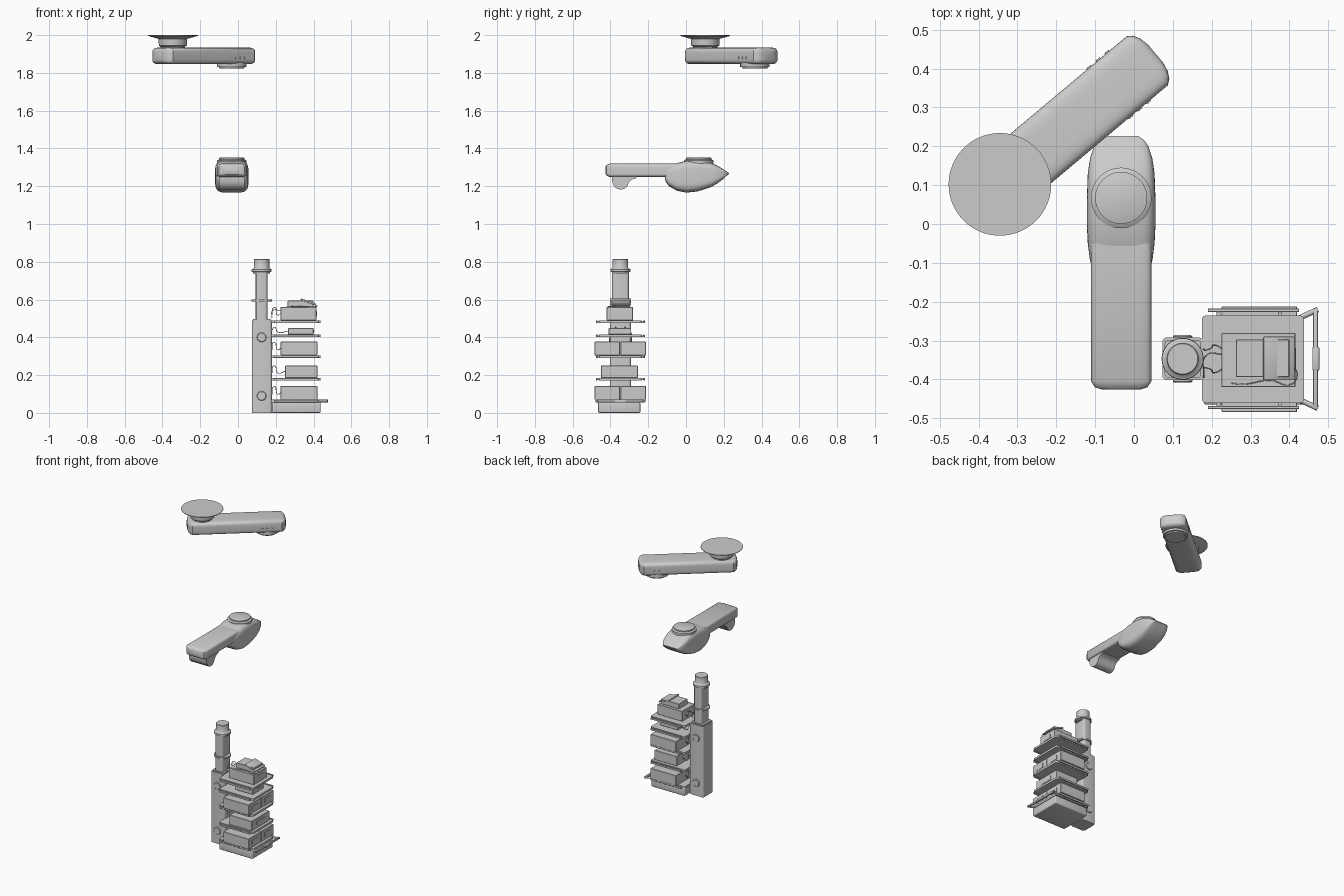
import bpy, bmesh, math
from mathutils import Vector


def finish(name, bm, loc=(0, 0, 0), rot=(0, 0, 0), smooth=True):
    bmesh.ops.recalc_face_normals(bm, faces=bm.faces)
    me = bpy.data.meshes.new(name)
    bm.to_mesh(me)
    bm.free()
    ob = bpy.data.objects.new(name, me)
    bpy.context.collection.objects.link(ob)
    ob.location, ob.rotation_euler = loc, rot
    if smooth:
        bpy.context.view_layer.objects.active = ob
        bpy.ops.object.select_all(action='DESELECT')
        ob.select_set(True)
        bpy.ops.object.shade_smooth_by_angle(angle=math.radians(35))
    return ob


def skin(bm, rings):
    rows = [[bm.verts.new(p) for p in r] for r in rings]
    n = len(rows[0])
    for a, b in zip(rows, rows[1:]):
        for i in range(n):
            bm.faces.new((a[i], a[(i + 1) % n], b[(i + 1) % n], b[i]))
    bm.faces.new(rows[0])
    bm.faces.new(rows[-1])


def loft(name, sections, power, loc=(0, 0, 0), rot=(0, 0, 0), n=48):
    """Superelliptic sections along y: (y, half width, top z, bottom z)."""
    bm, rings = bmesh.new(), []
    for y, w, top, bot in sections:
        ring = []
        for i in range(n):
            a = 2 * math.pi * (i + 0.5) / n
            c, s = math.cos(a), math.sin(a)
            x = math.copysign(abs(c) ** (2 / power), c) * w
            z = math.copysign(abs(s) ** (2 / power), s) * (top - bot) / 2
            ring.append((x, y, z + (top + bot) / 2))
        rings.append(ring)
    skin(bm, rings)
    return finish(name, bm, loc, rot)


def lathe(name, profile, loc, rot=(0, 0, 0), n=48):
    bm = bmesh.new()
    skin(bm, [[(r * math.cos(2 * math.pi * i / n), r * math.sin(2 * math.pi * i / n), z)
               for i in range(n)] for r, z in profile])
    return finish(name, bm, loc, rot)


def box(name, x, y, z, bevel=0.002, segs=1, rot=(0, 0, 0), vertical=False):
    """Box from (min, max) ranges, optionally bevelling only upright edges."""
    lo, hi = Vector((x[0], y[0], z[0])), Vector((x[1], y[1], z[1]))
    bm = bmesh.new()
    bmesh.ops.create_cube(bm, size=1)
    for v in bm.verts:
        v.co = Vector(a * b for a, b in zip(v.co, hi - lo))
    edges = [e for e in bm.edges if not vertical
             or abs(e.verts[0].co.z - e.verts[1].co.z) > 1e-5]
    if bevel:
        bmesh.ops.bevel(bm, geom=edges, offset=bevel, segments=segs, profile=0.5, affect='EDGES')
    return finish(name, bm, (lo + hi) / 2, rot, segs > 1)


def tube(name, pts, radius, kind='BEZIER'):
    cu = bpy.data.curves.new(name, 'CURVE')
    cu.dimensions, cu.bevel_depth, cu.bevel_resolution = '3D', radius, 2
    cu.resolution_u = 8
    sp = cu.splines.new(kind)
    if kind == 'BEZIER':
        sp.bezier_points.add(len(pts) - 1)
        for b, p in zip(sp.bezier_points, pts):
            b.co = p
            b.handle_left_type = b.handle_right_type = 'AUTO'
    else:
        sp.points.add(len(pts) - 1)
        for b, p in zip(sp.points, pts):
            b.co = (*p, 1)
    ob = bpy.data.objects.new(name, cu)
    bpy.context.collection.objects.link(ob)
    return ob


# Ceiling plate with neck
BASE = (-0.345, 0.102, 0)
lathe("ceiling_plate", [(0.132, 2.0), (0.132, 1.996), (0.1, 1.987), (0.076, 1.98), (0.074, 1.945),
                        (0.064, 1.938), (0.064, 1.925)], BASE, n=64)

# Upper arm: rounded bar with domed caps, turned about the ceiling plate
lathe("upper_arm_joint", [(0.078, 1.87), (0.078, 1.832), (0.068, 1.83), (0.065, 1.823)],
      (-0.033, 0.365, 0))
loft("upper_arm", [(-0.095, 0.03, 1.915, 1.865), (-0.09, 0.055, 1.925, 1.856),
                   (-0.08, 0.073, 1.931, 1.849), (-0.067, 0.0825, 1.934, 1.846),
                   (0.495, 0.0825, 1.934, 1.846), (0.508, 0.073, 1.931, 1.849),
                   (0.518, 0.055, 1.925, 1.856), (0.523, 0.03, 1.915, 1.865)],
     5, BASE, (0, 0, math.radians(-50)))
for s in (-0.0825, 0.0825):
    for k in (0.37, 0.40, 0.43):
        u = Vector((math.cos(math.radians(40)), math.sin(math.radians(40)), 0))
        p = Vector(BASE) + u * k + Vector((u.y, -u.x, 0)) * s
        lathe("upper_arm_button", [(0.007, -0.003), (0.007, 0.003)], (p.x, p.y, 1.88),
              (math.pi / 2, 0, math.radians(40)), 12)

# Lower arm: leaf-shaped housing, flat bar, top joint and hanging bracket
CX = -0.033
loft("lower_arm_housing", [(-0.112, 0.07, 1.285, 1.24), (-0.106, 0.077, 1.30, 1.222),
                           (-0.09, 0.081, 1.309, 1.2), (-0.05, 0.086, 1.322, 1.177),
                           (0, 0.0885, 1.334, 1.166), (0.06, 0.0885, 1.336, 1.172),
                           (0.13, 0.086, 1.325, 1.194), (0.17, 0.08, 1.307, 1.217),
                           (0.2, 0.07, 1.289, 1.24), (0.215, 0.06, 1.278, 1.255),
                           (0.227, 0.043, 1.27, 1.265)], 4.5, (CX, 0, 0))
loft("lower_arm_bar", [(-0.426, 0.05, 1.305, 1.263), (-0.42, 0.068, 1.313, 1.256),
                       (-0.404, 0.078, 1.32, 1.248), (-0.05, 0.078, 1.32, 1.248)], 6, (CX, 0, 0))
lathe("lower_arm_joint", [(0.078, 1.31), (0.078, 1.336), (0.07, 1.341), (0.067, 1.342),
                          (0.067, 1.35), (0.065, 1.351)], (CX, 0.067, 0))
bm = bmesh.new()
hook = [(-0.392, 1.255), (-0.392, 1.225), (-0.382, 1.2), (-0.365, 1.186), (-0.345, 1.182),
        (-0.325, 1.187), (-0.31, 1.2), (-0.302, 1.222), (-0.285, 1.236), (-0.262, 1.243),
        (-0.262, 1.255)]
skin(bm, [[(CX + s, y, z) for y, z in hook] for s in (-0.068, 0.068)])
finish("hanging_bracket", bm)

# Column with post, collar and side caps
PX, PY = 0.125, -0.347
box("column", (0.073, 0.179), (-0.402, -0.292), (0, 0.49), 0.012, 4, vertical=True)
box("column_top", (0.079, 0.173), (-0.396, -0.298), (0.49, 0.497), 0.01, 3, vertical=True)
lathe("post", [(0.031, 0.48), (0.031, 0.75)], (PX - 0.001, PY, 0))
box("post_rail", (0.095, 0.155), (-0.391, -0.303), (0.49, 0.745), 0.012, 3, vertical=True)
lathe("post_foot", [(0.054, 0.59), (0.054, 0.60)], (PX, PY, 0))
lathe("post_collar", [(0.045, 0.738), (0.045, 0.745), (0.053, 0.748), (0.053, 0.76),
                      (0.043, 0.765), (0.041, 0.768), (0.041, 0.813), (0.039, 0.815)], (PX, PY, 0))
for z in (0.09, 0.40):
    for s in (-1, 1):
        lathe("column_cap", [(0.025, -0.004), (0.025, 0.003), (0.022, 0.006)],
              (PX, PY + s * 0.055, z), (-s * math.pi / 2, 0, 0), 24)

# Base drawer with its pull handle
box("drawer", (0.18, 0.437), (-0.465, -0.242), (0, 0.056), 0.006, 3)
for s in (-1, 1):
    y = PY + s * 0.105
    tube("handle_arm", [(0.425, y, 0.063), (0.473, y + s * 0.022, 0.063)], 0.007, 'POLY')
box("handle_bar", (0.461, 0.473), (PY - 0.13, PY + 0.13), (0.056, 0.07), 0.003, 2)
box("handle_grip", (0.459, 0.477), (PY - 0.03, PY + 0.03), (0.055, 0.071), 0.003, 2)

# Shelves with side rails, each carrying a device: (shelf top, device x, device y, height, split)
devices = [(0.07, (0.225, 0.42), (-0.484, -0.212), 0.072, True),
           (0.185, (0.25, 0.42), (-0.45, -0.255), 0.066, False),
           (0.305, (0.225, 0.42), (-0.484, -0.212), 0.072, True),
           (0.415, (0.265, 0.40), (-0.41, -0.29), 0.034, False),
           (0.49, (0.225, 0.415), (-0.42, -0.28), 0.07, False)]
for t, dx, dy, h, split in devices:
    box("shelf", (0.175, 0.437), (-0.46, -0.236), (t - 0.014, t), 0.008, 3, vertical=True)
    for s in (-1, 1):
        y = PY + s * 0.125
        box("shelf_rail", (0.19, 0.425), (y - 0.004, y + 0.004), (t - 0.014, t - 0.001), 0.001)
        for x in (0.212, 0.37):
            yb = PY + s * 0.116
            box("rail_bracket", (x, x + 0.01), (yb - 0.008, yb + 0.008), (t - 0.012, t - 0.004), 0)
    ym = (dy[0] + dy[1]) / 2
    halves = [(dy[0], ym - 0.001), (ym + 0.001, dy[1])] if split else [dy]
    for half in halves:
        box("device", dx, half, (t, t + h))
        c, w = (half[0] + half[1]) / 2, half[1] - half[0]
        box("device_panel", (dx[1] - 0.001, dx[1] + 0.002), (c - w * 0.22, c + w * 0.22),
            (t + h * 0.3, t + h * 0.7), 0)
    # Cables from the column to the back of the device
    for k in (-1, 1):
        y = PY + k * 0.025
        tube("cable", [(0.178, y, t + 0.02), (0.193, y, t + h * 0.8 + 0.012),
                       (0.21, y + k * 0.01, t + h * 0.4), (dx[0] + 0.003, y, t + h * 0.55)], 0.0018)

# Small device and tilted screen on top
box("top_device", (0.262, 0.40), (-0.394, -0.297), (0.56, 0.594))
box("tilted_screen", (0.33, 0.415), (-0.402, -0.29), (0.583, 0.592), 0.003, 2,
    (0, math.radians(20), 0))
tube("top_cable", [(0.179, -0.395, 0.50), (0.19, -0.335, 0.545), (0.225, -0.335, 0.54)], 0.0018)
tube("screen_cable", [(0.40, -0.36, 0.575), (0.42, -0.385, 0.565), (0.405, -0.412, 0.563),
                      (0.35, -0.402, 0.563), (0.28, -0.412, 0.563), (0.225, -0.405, 0.555)], 0.0015)
